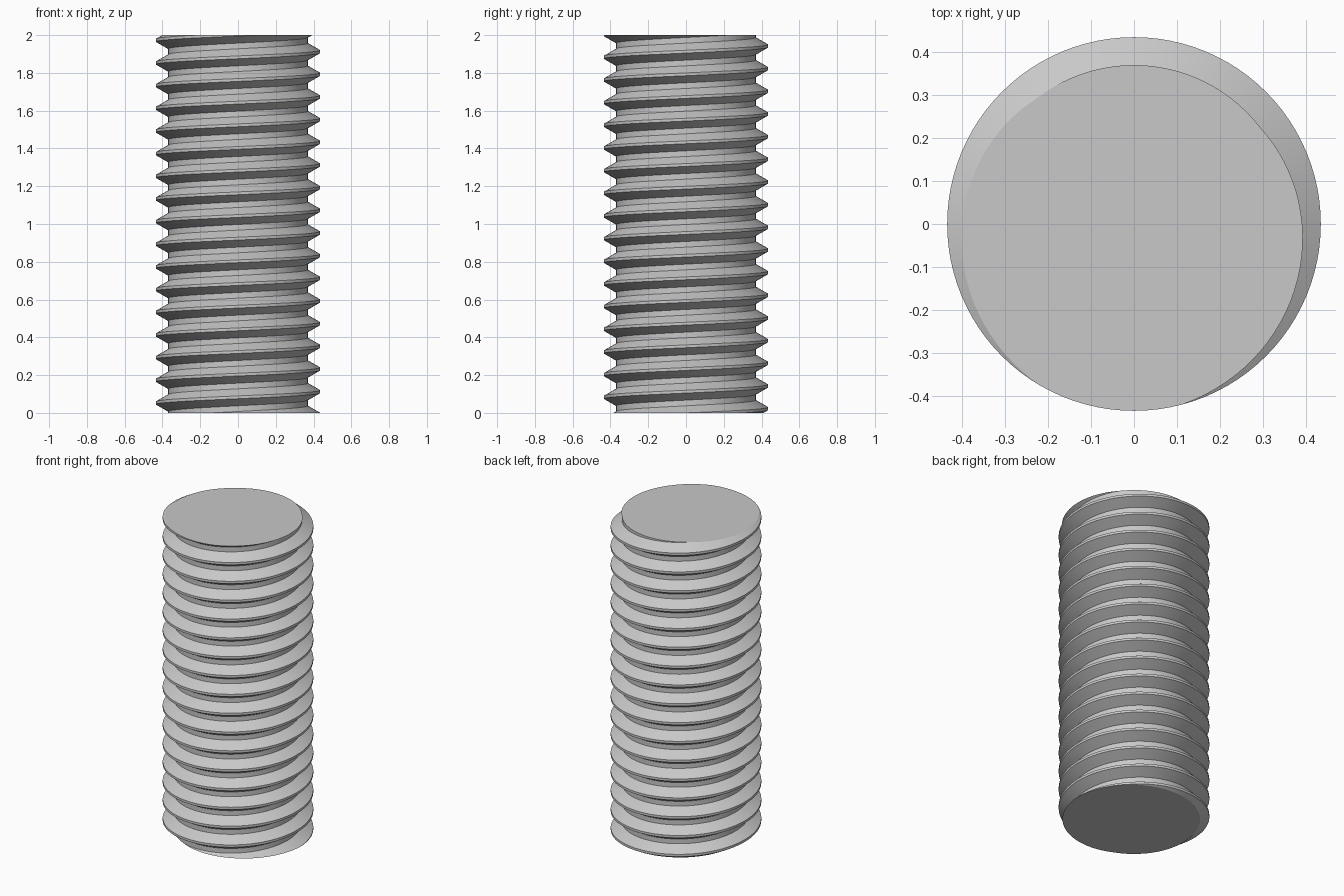
import bpy, bmesh, math

cube = bpy.data.objects.get("Cube")
if cube:
    bpy.data.objects.remove(cube, do_unlink=True)

HEIGHT = 2.0
PITCH = 0.12
CREST_R = 0.435
ROOT_R = CREST_R - 0.5413 * PITCH   # standard 60 degree thread depth
SEGMENTS = 96
TURNS = 21
START_Z = -2 * PITCH - 0.0075       # crest height at angle zero

# Steel material
steel = bpy.data.materials.new("steel_grey")
steel.use_nodes = True
colour = (0.58, 0.58, 0.58, 1.0)
steel.diffuse_color = colour
steel.node_tree.nodes["Principled BSDF"].inputs["Base Color"].default_value = colour

# Thread profile over one pitch: crest flat, upper flank, root flat, lower flank
profile = [(CREST_R, -PITCH / 16), (CREST_R, PITCH / 16),
           (ROOT_R, PITCH * 3 / 8), (ROOT_R, PITCH * 5 / 8)]

bm = bmesh.new()


def helix_point(radius, offset, step):
    angle = 2 * math.pi * step / SEGMENTS
    z = START_Z + offset + PITCH * step / SEGMENTS
    return bm.verts.new((radius * math.cos(angle), radius * math.sin(angle), z))


# Sweep each profile corner along its own helix
steps = SEGMENTS * TURNS
rails = [[helix_point(r, dz, i) for i in range(steps)] for r, dz in profile]
# The closing rail is the first one a full turn later
rails.append(rails[0][SEGMENTS:])
for low, high in zip(rails, rails[1:]):
    for i in range(len(high) - 1):
        bm.faces.new((low[i], low[i + 1], high[i + 1], high[i]))

# Cut the rod flat at both ends and cap it
for z, direction in ((0, -1), (HEIGHT, 1)):
    bmesh.ops.bisect_plane(bm, geom=bm.verts[:] + bm.edges[:] + bm.faces[:],
                           dist=1e-6, plane_co=(0, 0, z),
                           plane_no=(0, 0, direction), clear_outer=True)
    rim = [e for e in bm.edges if e.is_boundary
           and all(abs(v.co.z - z) < 1e-5 for v in e.verts)]
    bmesh.ops.contextual_create(bm, geom=rim)
bmesh.ops.recalc_face_normals(bm, faces=bm.faces[:])

mesh = bpy.data.meshes.new("threaded_rod")
bm.to_mesh(mesh)
bm.free()
mesh.materials.append(steel)
rod = bpy.data.objects.new("threaded_rod", mesh)
bpy.context.collection.objects.link(rod)

# Smooth round the rod, crisp along the thread edges
bpy.ops.object.select_all(action='DESELECT')
rod.select_set(True)
bpy.context.view_layer.objects.active = rod
bpy.ops.object.shade_smooth_by_angle(angle=math.radians(30))
